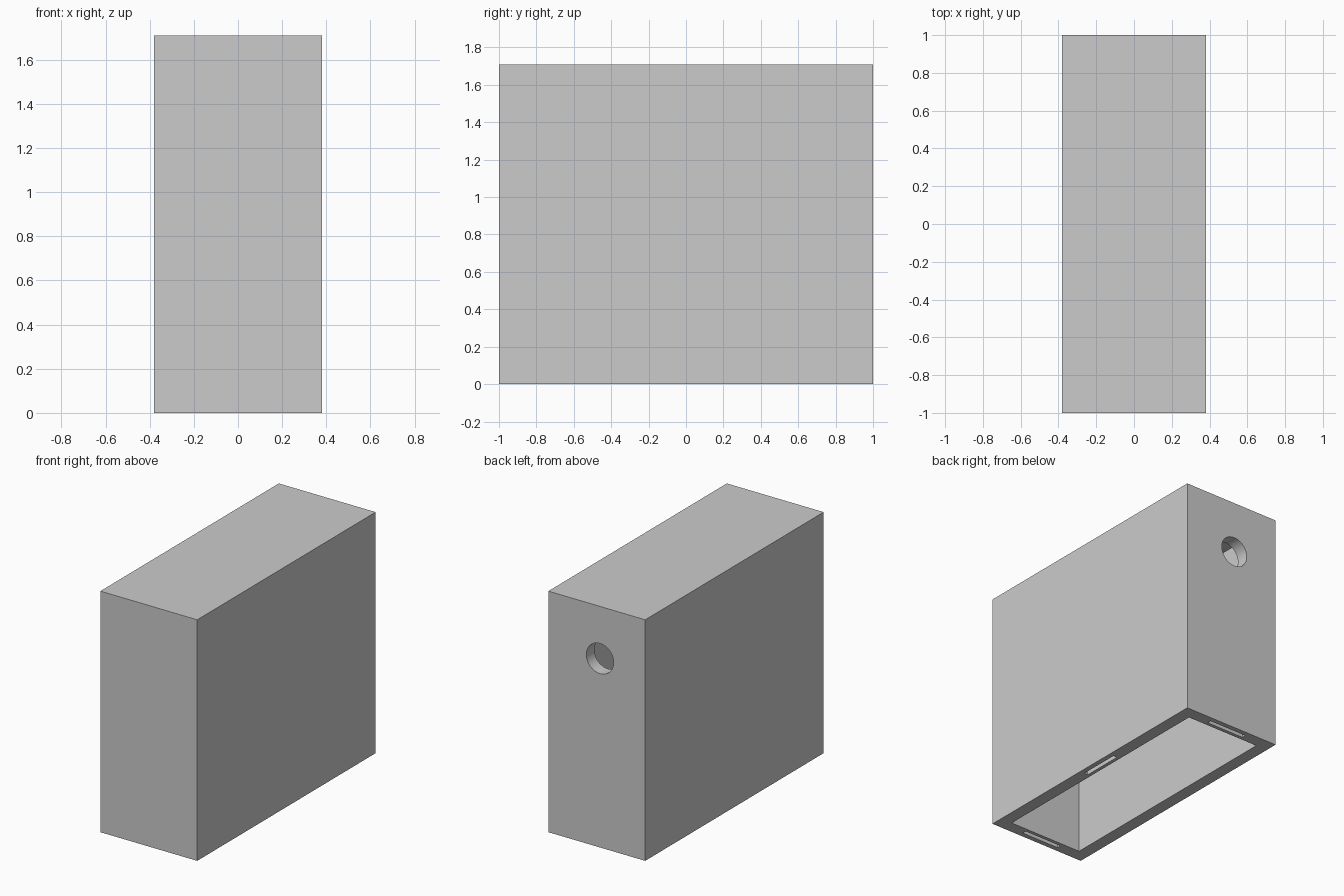
import bpy
from mathutils import Matrix
from math import pi

cube = bpy.data.objects.get("Cube")
if cube:
    bpy.data.objects.remove(cube, do_unlink=True)

HALF_X, HALF_Y, HEIGHT = 0.38, 1.0, 1.71
WALL = 0.09
RIM = 0.05                      # slot centre line, in from the outer edge
SLOT_LONG, SLOT_WIDE, SLOT_DEEP = 0.30, 0.03, 0.12

grey = bpy.data.materials.new("plain grey")
grey.use_nodes = True
color = (0.6, 0.6, 0.6, 1)
grey.diffuse_color = color
grey.node_tree.nodes["Principled BSDF"].inputs["Base Color"].default_value = color


def box(name, low, high):
    size = [h - l for l, h in zip(low, high)]
    centre = [(h + l) / 2 for l, h in zip(low, high)]
    bpy.ops.mesh.primitive_cube_add(size=1)
    obj = bpy.context.object
    obj.name = name
    obj.data.transform(Matrix.Translation(centre) @ Matrix.Diagonal((*size, 1)))
    obj.data.materials.append(grey)
    return obj


def cut(target, cutter):
    mod = target.modifiers.new(cutter.name, "BOOLEAN")
    mod.operation = "DIFFERENCE"
    mod.solver = "EXACT"
    mod.object = cutter
    bpy.context.view_layer.objects.active = target
    bpy.ops.object.modifier_apply(modifier=mod.name)
    bpy.data.objects.remove(cutter, do_unlink=True)


def slot(name, x, y, size_x, size_y):
    return box(name, (x - size_x / 2, y - size_y / 2, -SLOT_DEEP),
               (x + size_x / 2, y + size_y / 2, SLOT_DEEP))


# Hollow cover, open at the bottom
cover = box("cover", (-HALF_X, -HALF_Y, 0), (HALF_X, HALF_Y, HEIGHT))
cut(cover, box("cavity", (WALL - HALF_X, WALL - HALF_Y, -WALL),
               (HALF_X - WALL, HALF_Y - WALL, HEIGHT - WALL)))

# Round cable hole through the back wall
bpy.ops.mesh.primitive_cylinder_add(vertices=48, radius=0.107, depth=0.4,
                                    location=(-0.025, HALF_Y, 1.34),
                                    rotation=(pi / 2, 0, 0))
hole = bpy.context.object
hole.name = "cable_hole"
hole.data.materials.append(grey)
cut(cover, hole)

# Narrow slots in the bottom rim: front, back and one long side
for side in (-1, 1):
    cut(cover, slot("end_slot", 0, side * (HALF_Y - RIM), SLOT_LONG, SLOT_WIDE))
cut(cover, slot("side_slot", HALF_X - RIM, 0.05, SLOT_WIDE, SLOT_LONG))

# Crisp box edges, smooth hole
bpy.ops.object.select_all(action="DESELECT")
cover.select_set(True)
bpy.context.view_layer.objects.active = cover
bpy.ops.object.shade_smooth_by_angle()
